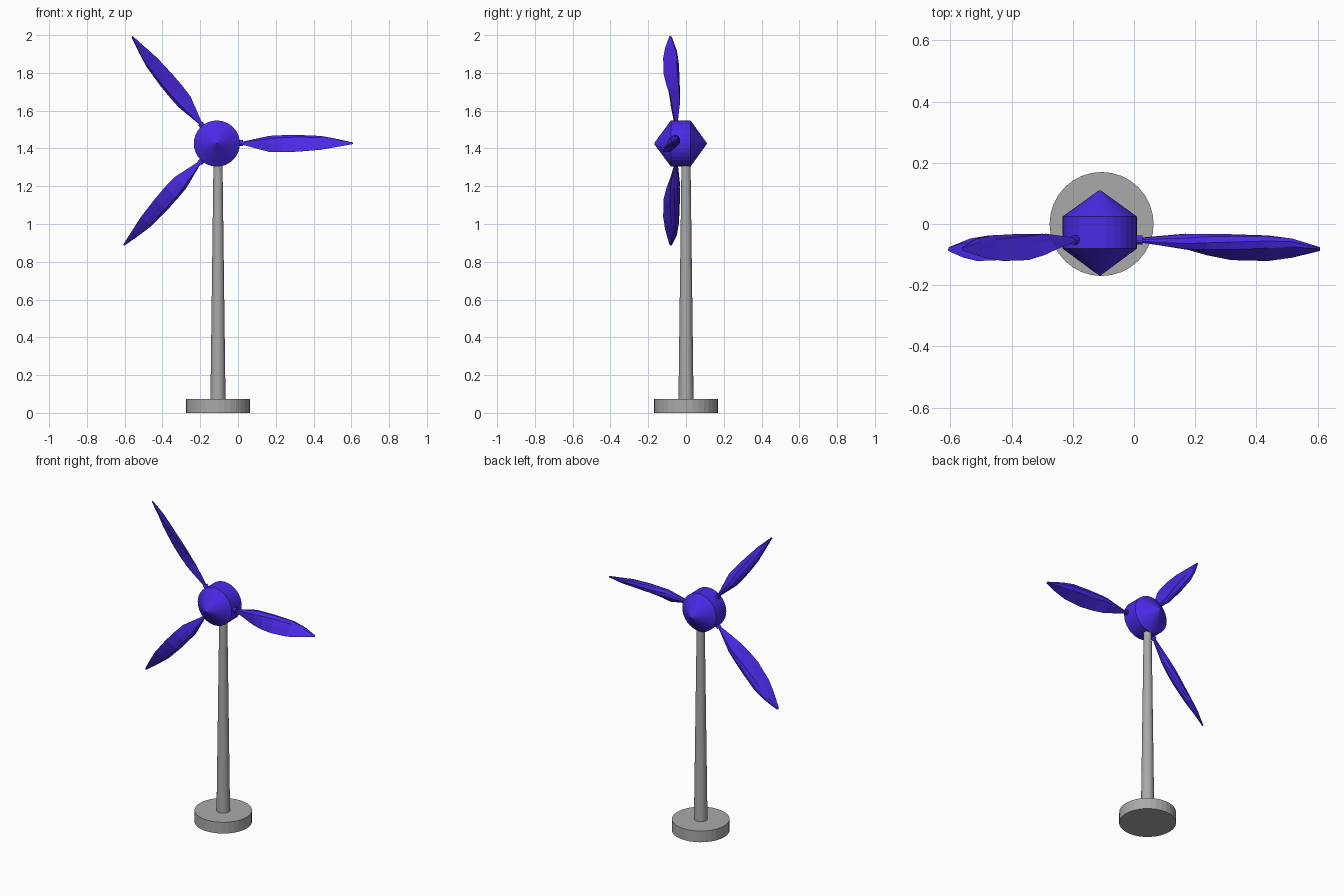
import bpy, bmesh, math
from mathutils import Vector, Matrix

if "Cube" in bpy.data.objects:
    bpy.data.objects.remove(bpy.data.objects["Cube"])

SEG = 32
HUB = Vector((-0.112, 0, 1.426))


def material(name, color):
    mat = bpy.data.materials.new(name)
    mat.diffuse_color = (*color, 1)
    mat.use_nodes = True
    mat.node_tree.nodes["Principled BSDF"].inputs["Base Color"].default_value = mat.diffuse_color
    return mat


purple = material("purple", (0.072, 0.022, 0.80))
grey = material("grey", (0.40, 0.40, 0.40))


def skin(name, rings, mat):
    """Join a list of equal-sized rings into a closed, capped object."""
    bm = bmesh.new()
    loops = [[bm.verts.new(p) for p in ring] for ring in rings]
    for a, b in zip(loops, loops[1:]):
        for i in range(len(a)):
            j = (i + 1) % len(a)
            bm.faces.new((a[i], a[j], b[j], b[i]))
    bm.faces.new(loops[0])
    bm.faces.new(loops[-1])
    bmesh.ops.recalc_face_normals(bm, faces=bm.faces)
    mesh = bpy.data.meshes.new(name)
    bm.to_mesh(mesh)
    bm.free()
    obj = bpy.data.objects.new(name, mesh)
    bpy.context.collection.objects.link(obj)
    mesh.materials.append(mat)
    return obj


def lathe(name, profile, matrix, mat, seg=SEG):
    """Revolve (radius, height) pairs about local z, then place by matrix."""
    rings = [[matrix @ Vector((r * math.cos(k * math.tau / seg),
                               r * math.sin(k * math.tau / seg), h))
              for k in range(seg)] for r, h in profile]
    return skin(name, rings, mat)


# Foot and tapered tower
stand = Matrix.Translation((-0.106, 0, 0))
lathe("base", [(0.17, 0), (0.17, 0.073)], stand, grey)
lathe("tower", [(0.04, 0.07), (0.023, 1.40)], stand, grey)

# Hub: short drum with a cone on each end, axis along y
lathe("hub", [(0.003, -0.11), (0.122, -0.024), (0.122, 0.08), (0.003, 0.168)],
      Matrix.Translation(HUB) @ Matrix.Rotation(math.pi / 2, 4, 'X'), purple)

# Airfoil section: chord position 0..1 from leading edge, thickness offset
airfoil = [(0, 0), (0.08, 0.5), (0.3, 0.8), (0.6, 0.5), (1, 0),
           (0.6, -0.5), (0.3, -0.8), (0.08, -0.5)]

# Stations: radius, leading edge (y, z), trailing edge (y, z), thickness
stations = [
    (0.125, -0.051, 0.006, -0.056, -0.004, 0.010),
    (0.280, -0.046, 0.041, -0.082, -0.045, 0.034),
    (0.350, -0.042, 0.041, -0.102, -0.046, 0.036),
    (0.430, -0.040, 0.040, -0.118, -0.043, 0.035),
    (0.550, -0.040, 0.035, -0.121, -0.033, 0.028),
    (0.630, -0.048, 0.021, -0.110, -0.019, 0.019),
    (0.720, -0.076, 0.004, -0.088, -0.003, 0.005),
]

# Three twisted blades with their root pins
for n, (angle, reach) in enumerate(((0, 1), (128.3, 1.003), (227.4, 1.013)), 1):
    place = Matrix.Translation(HUB) @ Matrix.Rotation(-math.radians(angle), 4, 'Y')
    rings = []
    for r, ly, lz, ty, tz, thick in stations:
        lead, trail = Vector((r * reach, ly, lz)), Vector((r * reach, ty, tz))
        chord = trail - lead
        normal = Vector((1, 0, 0)).cross(chord).normalized()
        rings.append([place @ (lead + chord * u + normal * thick * v)
                      for u, v in airfoil])
    skin(f"blade_{n}", rings, purple)
    lathe(f"blade_pin_{n}", [(0.015, 0.09), (0.015, 0.139)],
          place @ Matrix.Translation((0, -0.052, 0.003))
          @ Matrix.Rotation(math.pi / 2, 4, 'Y'), purple, 12)
